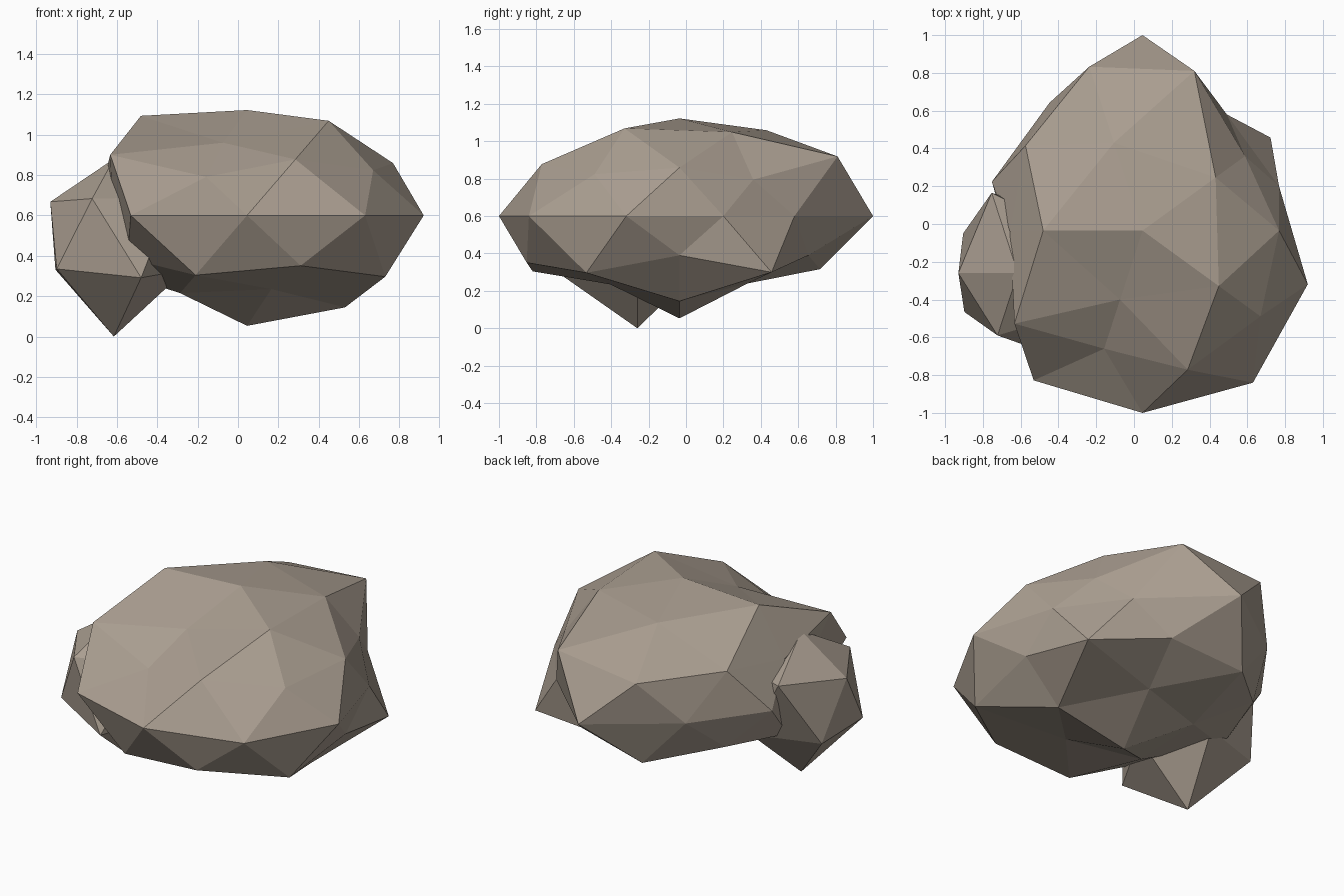
import bpy
import math
from mathutils import Vector

cube = bpy.data.objects.get("Cube")
if cube:
    bpy.data.objects.remove(cube, do_unlink=True)

# Single stone colour
stone = bpy.data.materials.new("warm_grey_stone")
stone.use_nodes = True
colour = (0.40, 0.34, 0.28, 1.0)
stone.diffuse_color = colour
stone.node_tree.nodes["Principled BSDF"].inputs["Base Color"].default_value = colour


def tier_order(v):
    """Sort from the top pole down, then anticlockwise from +x."""
    azimuth = round(math.degrees(math.atan2(v.co.y, v.co.x))) % 360
    return (-round(v.co.z, 2), azimuth)


def make_rock(name, subdivisions, centre, flatten, radii):
    """A faceted icosphere whose vertices are pushed in or out radially."""
    bpy.ops.mesh.primitive_ico_sphere_add(subdivisions=subdivisions, radius=1, location=(0, 0, 0))
    rock = bpy.context.object
    rock.name = name
    for v in rock.data.vertices:
        v.co = (-v.co.x, -v.co.y, v.co.z)
        v.co.normalize()
    for v, radius in zip(sorted(rock.data.vertices, key=tier_order), radii):
        v.co = Vector(centre) + Vector((v.co.x, v.co.y, v.co.z * flatten)) * radius
    for face in rock.data.polygons:
        face.use_smooth = False
    rock.data.materials.append(stone)
    return rock


# Large flattened boulder, one line per ring from top to bottom
make_rock("boulder", 2, (0.045, -0.035, 0.6), 0.58, [
    0.90,
    0.91, 0.93, 1.0, 0.73, 0.95,
    0.85, 1.045, 0.90, 0.985, 0.91,
    0.75, 1.02, 0.785, 0.735, 0.863,
    0.76, 0.76, 1.035, 0.837, 0.838, 0.70, 0.98, 0.965, 0.995, 0.92,
    0.81, 0.81, 0.82, 0.82, 0.96,
    0.985, 0.93, 0.85, 0.97, 0.995,
    0.923, 0.73, 0.75, 0.78, 0.74,
    0.943,
])

# Small stone lodged in the side
make_rock("side_stone", 1, (-0.615, -0.26, 0.51), 1.0, [
    0.37,
    0.40, 0.50, 0.352, 0.388, 0.40,
    0.40, 0.40, 0.40, 0.391, 0.489,
    0.51,
])
